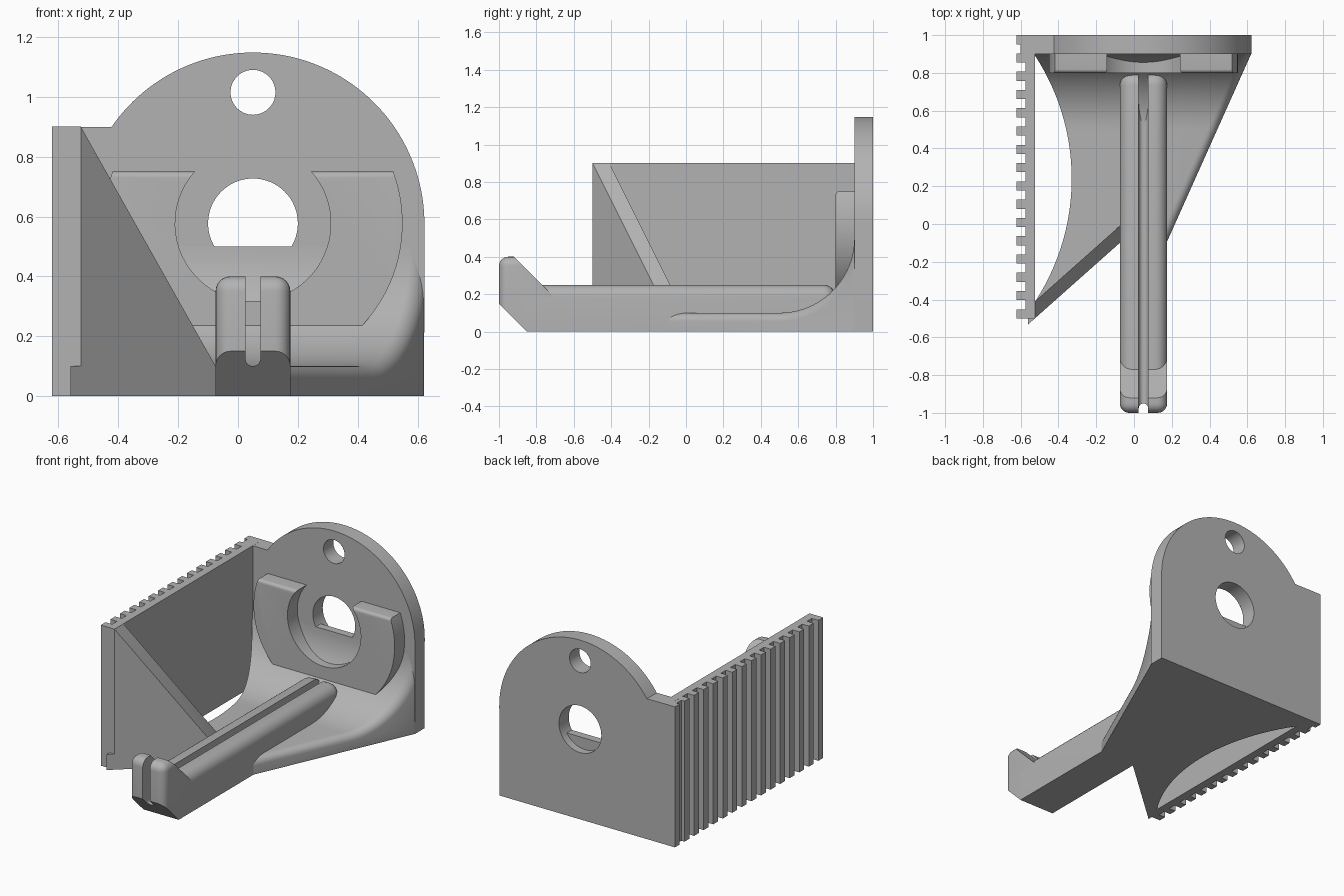
import bpy, bmesh
from math import sin, cos, radians, asin, degrees
from mathutils import Vector

cube = bpy.data.objects.get("Cube")
if cube:
    bpy.data.objects.remove(cube)

grey = bpy.data.materials.new("matte grey")
grey.use_nodes = True
colour = (0.45, 0.45, 0.45, 1)
grey.diffuse_color = colour
grey.node_tree.nodes["Principled BSDF"].inputs["Base Color"].default_value = colour

CX, CZ = 0.05, 0.577     # centre of the round back plate
AXES = {"x": lambda a, b, d: (d, a, b),
        "y": lambda a, b, d: (a, d, b),
        "z": lambda a, b, d: (a, b, d)}


def arc(cx, cy, r, start, end, steps=32):
    angles = [radians(start + (end - start) * i / steps) for i in range(steps + 1)]
    return [(cx + r * cos(t), cy + r * sin(t)) for t in angles]


def prism(name, points, axis, lo, hi, bevel=None, radius=0.05, cuts=()):
    """Extrude a 2D outline, round the edges picked by a rule, slice by planes."""
    bm = bmesh.new()
    put = AXES[axis]
    low = [bm.verts.new(put(a, b, lo)) for a, b in points]
    high = [bm.verts.new(put(a, b, hi)) for a, b in points]
    bm.faces.new(low)
    bm.faces.new(high)
    for i in range(len(points)):
        j = (i + 1) % len(points)
        bm.faces.new((low[i], low[j], high[j], high[i]))
    bmesh.ops.recalc_face_normals(bm, faces=bm.faces)

    def round_edges():
        edges = [e for e in bm.edges if bevel(e.verts[0].co, e.verts[1].co)]
        bmesh.ops.bevel(bm, geom=edges, offset=radius, segments=6,
                        profile=0.5, affect="EDGES", clamp_overlap=True)

    def cut(point, normal):
        geom = bm.verts[:] + bm.edges[:] + bm.faces[:]
        out = bmesh.ops.bisect_plane(bm, geom=geom, plane_co=point,
                                     plane_no=normal, clear_outer=True)
        rim = [e for e in out["geom_cut"] if isinstance(e, bmesh.types.BMEdge)]
        bmesh.ops.holes_fill(bm, edges=rim, sides=0)

    before = [c for c in cuts if c[2]]
    after = [c for c in cuts if not c[2]]
    for point, normal, _ in before:
        cut(point, normal)
    if bevel:
        round_edges()
    for point, normal, _ in after:
        cut(point, normal)
    bmesh.ops.recalc_face_normals(bm, faces=bm.faces)
    mesh = bpy.data.meshes.new(name)
    bm.to_mesh(mesh)
    bm.free()
    mesh.materials.append(grey)
    obj = bpy.data.objects.new(name, mesh)
    bpy.context.collection.objects.link(obj)
    return obj


def carve(obj, cutter):
    mod = obj.modifiers.new("cut", "BOOLEAN")
    mod.operation, mod.solver, mod.object = "DIFFERENCE", "EXACT", cutter
    bpy.context.view_layer.objects.active = obj
    bpy.ops.object.modifier_apply(modifier=mod.name)
    bpy.data.objects.remove(cutter)


parts = []

# Back plate with rounded top and two holes
shoulder = degrees(asin((0.9 - 0.575) / 0.575))
outline = [(-0.6, 0), (0.622, 0)] + arc(CX, 0.575, 0.573, 0, 180 - shoulder, 64) + [(-0.6, 0.9)]
plate = prism("back_plate", outline, "y", 0.9, 1)
for z, r in ((CZ, 0.15), (1.015, 0.075)):
    carve(plate, prism("hole_cutter", arc(CX, z, r, 0, 354.375, 63), "y", 0.8, 1.1))
parts.append(plate)

# Side plate with vertical grooves
step = 1.5 / 31
comb = [(-0.525, 1), (-0.525, -0.5)]
for i in range(31):
    x = -0.575 if i % 2 else -0.622
    comb += [(x, -0.5 + i * step), (x, -0.5 + (i + 1) * step)]
parts.append(prism("side_plate", comb, "z", 0, 0.9))

# Floor sweeping up into the back plate, in two halves
sweep = arc(0.5, 0.5, 0.4, -90, 0, 20)


def floor_profile(front):
    return [(front, 0), (0.95, 0), (0.95, 0.5)] + sweep[::-1] + [(front, 0.1)]


web_dir = Vector((0.45, 0.4, 0))
left = prism("floor_left", floor_profile(-0.55), "x", -0.56, 0.05,
             cuts=[((-0.525, -0.5, 0), (0.4, -0.45, 0), True)])
carve(left, prism("floor_opening_cutter", arc(-1.52, 0.24, 1.19, -45, 45, 64), "z", -0.1, 0.8))

corner = Vector((0.172, -0.1, 0))
side_normal = Vector((1, -0.448, 0)).normalized()


def on_side(a, b):
    return all(abs((p - corner).dot(side_normal)) < 1e-4 and p.z > 0.05 and p.y < 0.93
               for p in (a, b))


right = prism("floor_right", floor_profile(-0.1), "x", 0.05, 0.75, on_side, 0.045,
              [(corner, side_normal, True), ((0.622, 0, 0), (1, 0, 0), False)])
parts += [left, right]

# Triangular web bracing the side plate
web = prism("side_web", [(-0.525, 0), (-0.075, 0), (-0.075, 0.1), (-0.525, 0.9)], "y", 0, 0.09)
for v in web.data.vertices:
    v.co.y += -0.5 + (v.co.x + 0.525) * web_dir.y / web_dir.x
parts.append(web)

# Raised open collar around the large hole
top, base, r_out, r_in = 0.75, 0.235, 0.5, 0.26
a_top = degrees(asin((top - CZ) / r_out))
a_base = degrees(asin((base - CZ) / r_out))
a_in = degrees(asin((top - CZ) / r_in))
collar = arc(CX, CZ, r_out, a_base, a_top, 20) + arc(CX, CZ, r_in, a_in, -180 - a_in, 48)
collar += arc(CX, CZ, r_out, 180 - a_top, 180 - a_base, 20)
parts.append(prism("collar", collar, "y", 0.8, 0.92,
                   lambda a, b: max(a.y, b.y) < 0.81 and min(a.z, b.z) > top - 0.001))


# Grooved arm and upturned hook at its front end
def box(y0, y1, h):
    return [(y0, 0), (y1, 0), (y1, h), (y0, h)]


def rounded(a, b):
    return max(a.z, b.z) > 0.2 and abs(a.x - b.x) + abs(a.y - b.y) + abs(a.z - b.z) > 0.05


chamfer = ((0, -0.85, 0), (0, -1, -1), False)
arm = prism("arm", box(-0.86, 0.8, 0.25), "x", -0.075, 0.175,
            lambda a, b: rounded(a, b) and min(a.y, b.y) > -0.9 and max(a.y, b.y) > 0,
            0.065, [chamfer])
hook = prism("hook", box(-1, -0.5, 0.4), "x", -0.075, 0.175, rounded, 0.05,
             [((0, -0.92, 0.4), (0, 1, 1), False), chamfer])
for obj in (arm, hook):
    slot = [(0.075, 0.6), (0.025, 0.6)] + arc(CX, 0.125, 0.025, 180, 360, 12)
    carve(obj, prism("groove_cutter", slot, "y", -1.1, 0.9))
parts += [arm, hook]

# Smooth the curves, keep the hard edges
bpy.ops.object.select_all(action="DESELECT")
for obj in parts:
    obj.select_set(True)
bpy.context.view_layer.objects.active = parts[0]
bpy.ops.object.shade_smooth_by_angle(angle=radians(30))
